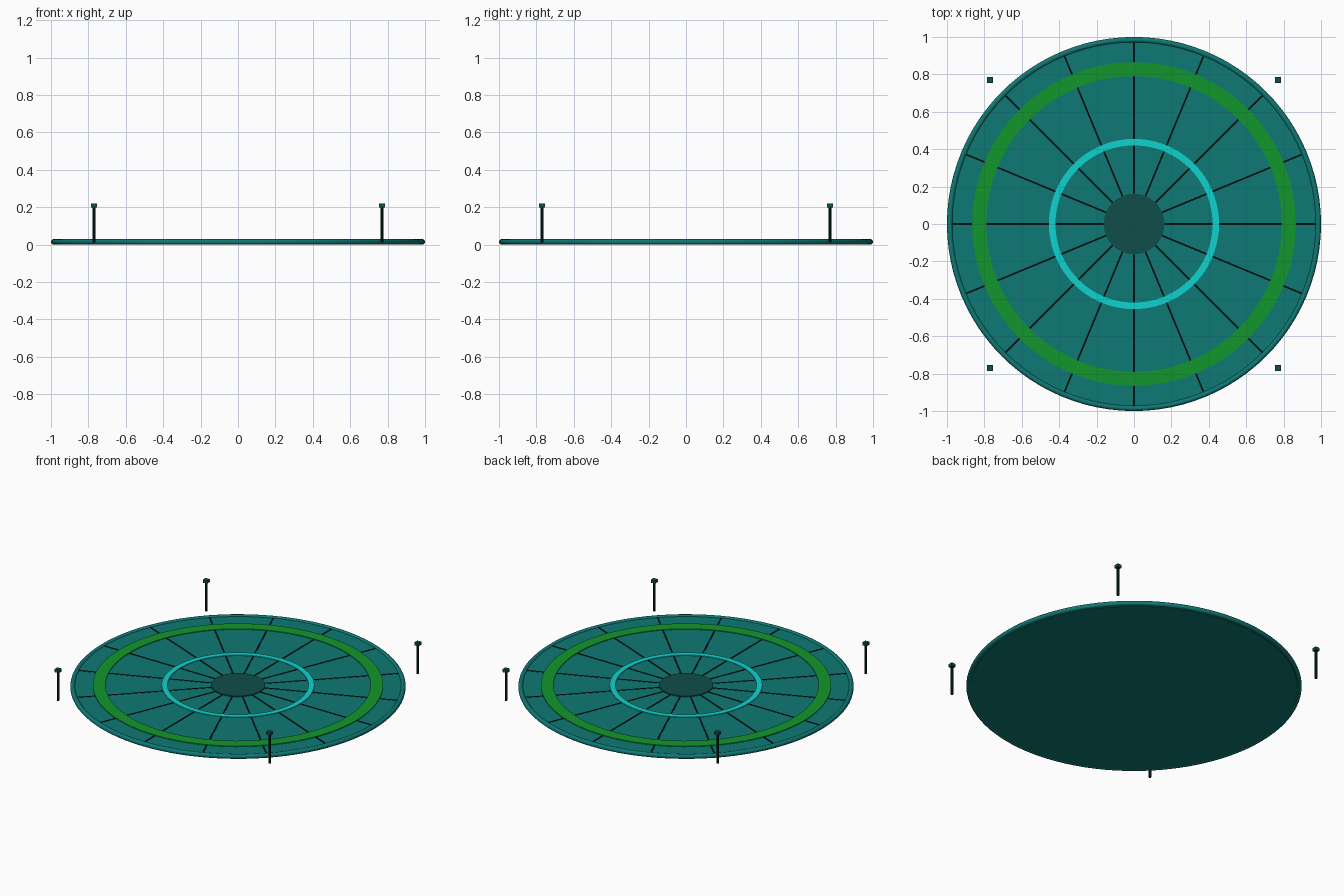
import bpy, bmesh
from math import pi, cos, sin
from mathutils import Matrix, Vector

cube = bpy.data.objects.get("Cube")
if cube:
    bpy.data.objects.remove(cube, do_unlink=True)


def material(name, rgb):
    """Flat material from 0-255 display values, stored as linear."""
    lin = [((c / 255 + 0.055) / 1.055) ** 2.4 if c > 10 else c / 255 / 12.92 for c in rgb]
    mat = bpy.data.materials.new(name)
    mat.use_nodes = True
    mat.diffuse_color = (*lin, 1)
    mat.node_tree.nodes["Principled BSDF"].inputs["Base Color"].default_value = (*lin, 1)
    return mat


teal = material("teal", (14, 121, 116))
dark_teal = material("dark_teal", (16, 78, 74))
cyan = material("cyan", (15, 210, 206))
green = material("green", (17, 150, 44))
post_dark = material("blackish_green", (5, 38, 35))
black = material("near_black", (3, 11, 11))


def finish(name, bm, mat):
    bmesh.ops.recalc_face_normals(bm, faces=bm.faces)
    mesh = bpy.data.meshes.new(name)
    bm.to_mesh(mesh)
    bm.free()
    mesh.materials.append(mat)
    obj = bpy.data.objects.new(name, mesh)
    bpy.context.collection.objects.link(obj)
    return obj


def lathe(name, profile, mat, closed=False, steps=96):
    """Turn an (r, z) profile around the z axis."""
    bm = bmesh.new()
    verts = [bm.verts.new((r, 0, z)) for r, z in profile]
    pairs = list(zip(verts, verts[1:]))
    if closed:
        pairs.append((verts[-1], verts[0]))
    edges = [bm.edges.new(p) for p in pairs]
    bmesh.ops.spin(bm, geom=verts + edges, cent=(0, 0, 0), axis=(0, 0, 1),
                   angle=2 * pi, steps=steps)
    bmesh.ops.remove_doubles(bm, verts=bm.verts, dist=1e-5)
    return finish(name, bm, mat)


def flat_ring(name, inner, outer, z0, z1, mat):
    return lathe(name, [(inner, z0), (outer, z0), (outer, z1), (inner, z1)], mat, True)


def box(bm, size, matrix):
    bmesh.ops.create_cube(bm, size=1, matrix=matrix @ Matrix.Diagonal((*size, 1)))


# Platform disc
floor_z = 0.022
lathe("platform_disc", [(0, 0), (0.975, 0), (0.975, floor_z), (0, floor_z)], teal)

# Rounded rim around the platform
rim_r, tube_r, tube_z = 0.985, 0.015, 0.015
rim = lathe("rim", [(rim_r + tube_r * cos(a * pi / 6), tube_z + tube_r * sin(a * pi / 6))
                    for a in range(12)], teal, True)
for poly in rim.data.polygons:
    poly.use_smooth = True

# Panel seams crossing the whole disc
bm = bmesh.new()
for i in range(8):
    turn = Matrix.Rotation(i * pi / 8, 4, 'Z')
    box(bm, (1.94, 0.009, 0.004), turn @ Matrix.Translation((0, 0, floor_z)))
finish("panel_seams", bm, black)

# Painted rings and centre hub
flat_ring("outer_green_ring", 0.79, 0.865, 0.018, 0.0265, green)
flat_ring("inner_cyan_ring", 0.42, 0.455, 0.018, 0.0265, cyan)
lathe("centre_hub", [(0, 0.018), (0.162, 0.018), (0.162, 0.028), (0, 0.028)],
      dark_teal, steps=48)

# Four corner posts with square caps
for side, sx in (("left", 1), ("right", -1)):
    for end, sy in (("front", -1), ("back", 1)):
        base = Vector((sx * 0.77, sy * 0.77, 0))
        bm = bmesh.new()
        bmesh.ops.create_cone(bm, cap_ends=True, segments=8, radius1=0.008, radius2=0.008,
                              depth=0.19, matrix=Matrix.Translation(base + Vector((0, 0, 0.107))))
        finish(f"{end}_{side}_post", bm, post_dark)
        bm = bmesh.new()
        box(bm, (0.03, 0.03, 0.02), Matrix.Translation(base + Vector((0, 0, 0.21))))
        finish(f"{end}_{side}_post_cap", bm, dark_teal)
